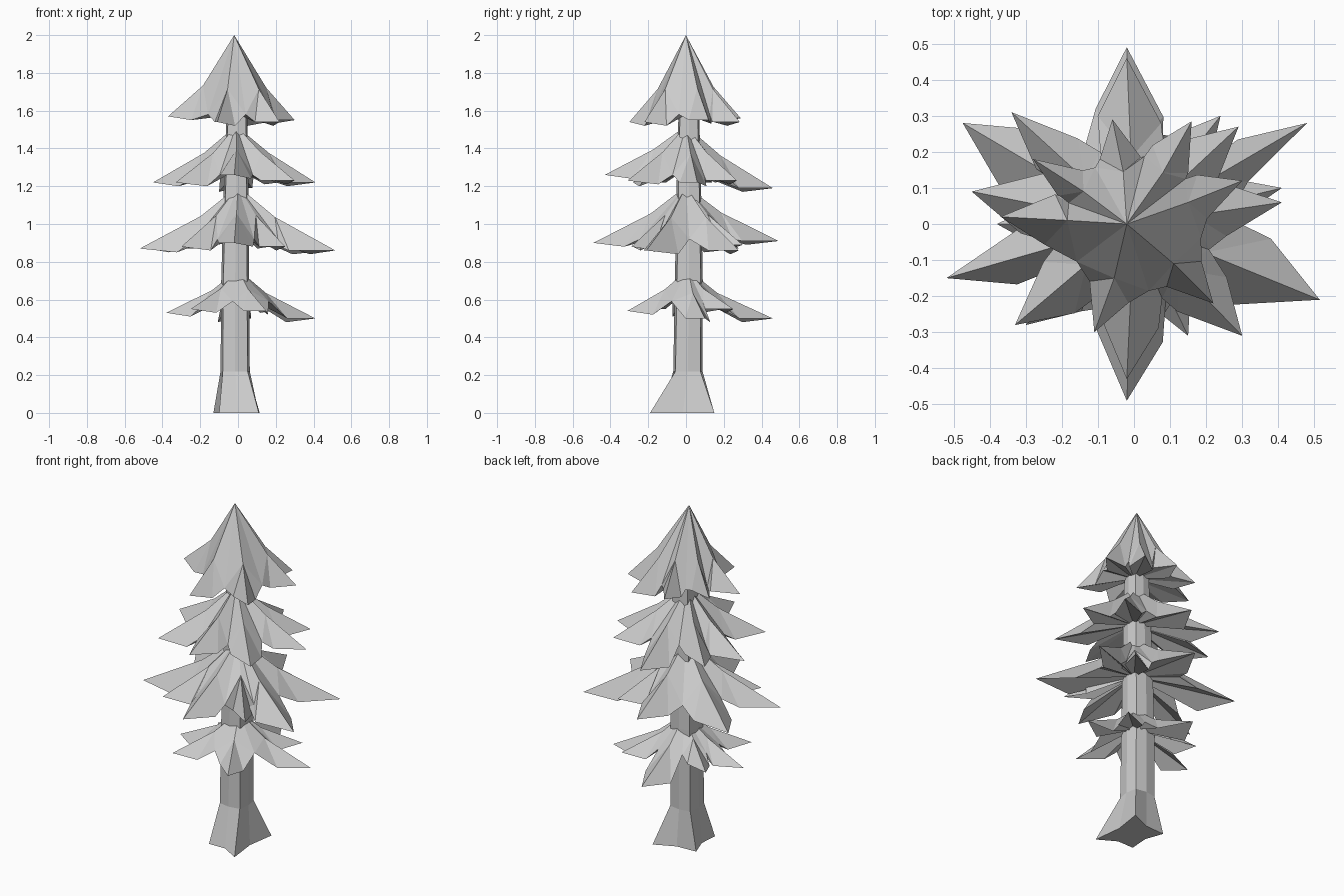
import bpy, bmesh
from math import sin, cos, pi, atan2, hypot

if "Cube" in bpy.data.objects:
    bpy.data.objects.remove(bpy.data.objects["Cube"])


def finish(bm, name):
    bmesh.ops.recalc_face_normals(bm, faces=bm.faces)
    me = bpy.data.meshes.new(name)
    bm.to_mesh(me)
    bm.free()
    ob = bpy.data.objects.new(name, me)
    bpy.context.collection.objects.link(ob)
    return ob


def tier(name, apex, tips, ridge, valley, under):
    """Star-shaped skirt. ridge = (fraction of tip radius, fraction of drop),
    valley = (radius, z), under = z of the hollow's centre."""
    bm = bmesh.new()
    tips = sorted(tips, key=lambda t: atan2(t[1], t[0]))
    n = len(tips)
    top = bm.verts.new(apex)
    hollow = bm.verts.new((0, 0, under))
    spikes = []
    for i, (x, y, z) in enumerate(tips):
        r, a = hypot(x, y), atan2(y, x)
        nx, ny, _ = tips[(i + 1) % n]
        gap = (atan2(ny, nx) - a) % (2 * pi)
        mid = a + gap / 2
        rid = bm.verts.new((x * ridge[0], y * ridge[0],
                            apex[2] + (z - apex[2]) * ridge[1]))
        tip = bm.verts.new((x, y, z))
        corners = []
        for s, k, dz in ((-1, 0.60, 0.0), (1, 0.66, -0.02)):
            px, py = x * k, y * k
            w = min(0.19, gap * 0.28) * r * s
            corners.append(bm.verts.new((px - sin(a) * w, py + cos(a) * w, z + dz)))
        val = bm.verts.new((valley[0] * cos(mid), valley[0] * sin(mid), valley[1]))
        spikes.append((rid, corners[0], tip, corners[1], val))
    for i, (rid, lo, tip, hi, val) in enumerate(spikes):
        nrid, nlo = spikes[(i + 1) % n][:2]
        for f in ((top, rid, val), (top, val, nrid), (rid, lo, tip), (rid, tip, hi),
                  (rid, hi, val), (val, nlo, nrid),
                  (hollow, tip, lo), (hollow, hi, tip), (hollow, val, hi), (hollow, nlo, val)):
            bm.faces.new(f)
    return finish(bm, name)


# Trunk: eight-sided, tapering, with four flared pointed roots
bm = bmesh.new()
roots = [(0.11, -0.19), (0.115, 0.15), (-0.13, 0.09), (-0.10, -0.13)]
base = []
for (x, y), (nx, ny) in zip(roots, roots[1:] + roots[:1]):
    base += [(x, y), ((x + nx) * 0.4, (y + ny) * 0.4)]
rings = [[bm.verts.new((x, y, 0)) for x, y in base]]
for z, r, cx, cy in ((0.22, 0.086, -0.015, 0.01), (0.7, 0.082, -0.015, 0.015),
                     (1.2, 0.072, -0.01, 0.015), (1.62, 0.06, -0.005, 0.015)):
    ring = []
    for i in range(8):
        a, k = -pi / 4 + pi * i / 4, r * (1.08 if i % 2 == 0 else 0.9)
        ring.append(bm.verts.new((cx + k * cos(a), cy + k * sin(a), z)))
    rings.append(ring)
for lo, hi in zip(rings, rings[1:]):
    for i in range(8):
        j = (i + 1) % 8
        bm.faces.new((lo[i], lo[j], hi[j], hi[i]))
bm.faces.new(rings[0])
bm.faces.new(rings[-1])
finish(bm, "trunk")

# Foliage tiers, bottom to top
tier("foliage_bottom", (0, 0.01, 0.76),
     [(0.41, 0.10, 0.50), (0.25, 0.25, 0.55), (-0.03, 0.46, 0.50), (-0.27, 0.20, 0.55),
      (-0.38, 0.0, 0.53), (-0.25, -0.26, 0.55), (0.15, -0.31, 0.54)],
     (0.36, 0.48), (0.18, 0.59), 0.64)
tier("foliage_lower", (0, 0, 1.20),
     [(0.515, -0.21, 0.86), (0.48, 0.28, 0.86), (-0.02, 0.49, 0.91), (-0.475, 0.28, 0.87),
      (-0.52, -0.15, 0.87), (-0.02, -0.49, 0.90), (0.25, -0.29, 0.88),
      (-0.30, -0.28, 0.88), (0.24, 0.30, 0.89)],
     (0.38, 0.48), (0.26, 0.92), 0.97)
tier("foliage_upper", (-0.01, 0, 1.52),
     [(0.41, 0.06, 1.22), (0.29, 0.27, 1.23), (-0.02, 0.46, 1.19), (-0.34, 0.31, 1.24),
      (-0.45, 0.09, 1.22), (-0.33, -0.28, 1.22), (-0.02, -0.43, 1.26), (0.30, -0.31, 1.23)],
     (0.40, 0.48), (0.22, 1.26), 1.29)
tier("foliage_top", (-0.02, 0, 2.0),
     [(0.22, -0.22, 1.54), (0.30, 0.12, 1.55), (0.16, 0.285, 1.54), (-0.06, 0.29, 1.56),
      (-0.28, 0.18, 1.58), (-0.37, 0.02, 1.57), (-0.11, -0.30, 1.54)],
     (0.50, 0.62), (0.19, 1.58), 1.58)
